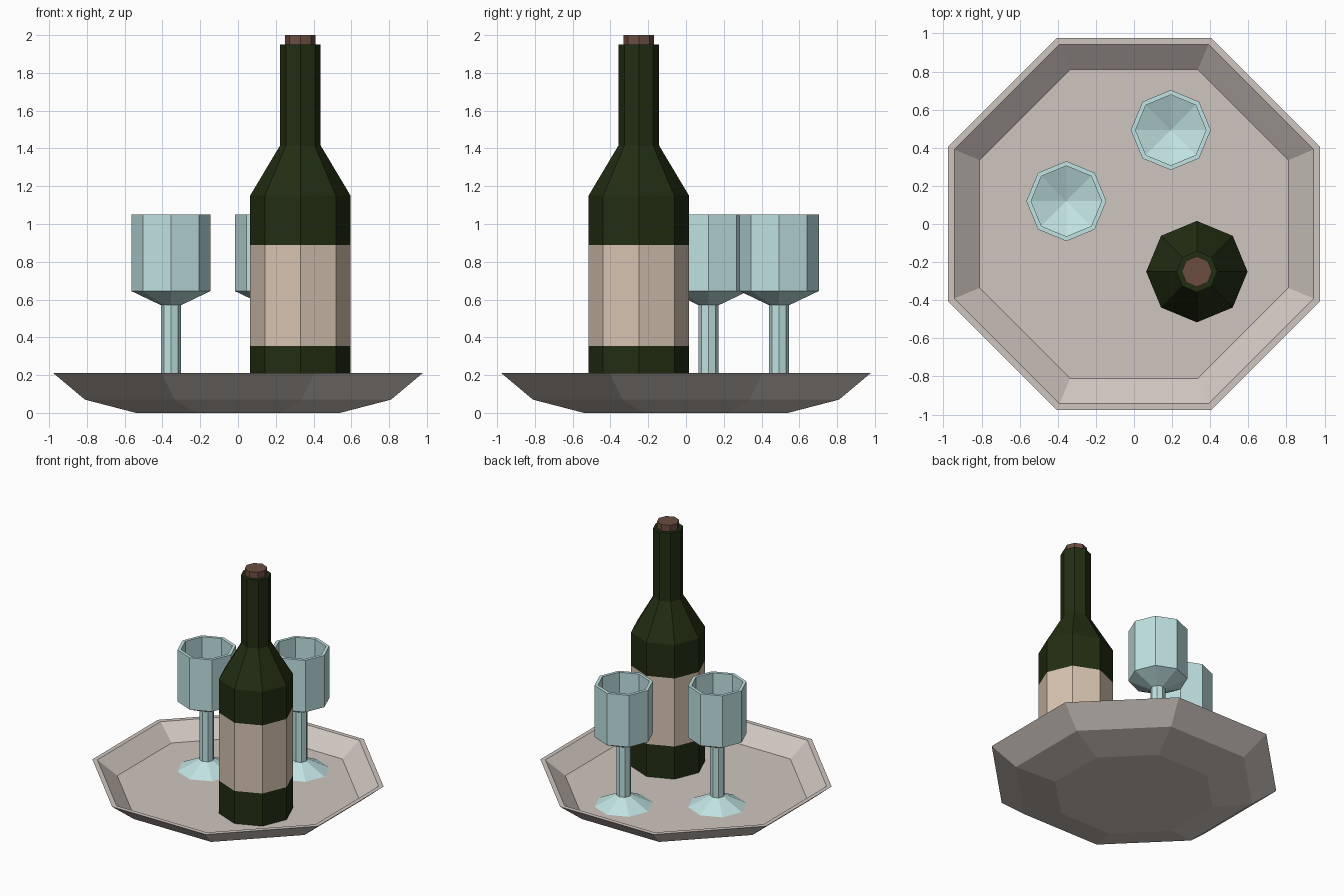
import bpy
import bmesh
from math import cos, sin, pi

if "Cube" in bpy.data.objects:
    bpy.data.objects.remove(bpy.data.objects["Cube"])

SIDES = 8


def material(name, rgb):
    m = bpy.data.materials.new(name)
    m.diffuse_color = (*rgb, 1)
    m.use_nodes = True
    m.node_tree.nodes["Principled BSDF"].inputs["Base Color"].default_value = m.diffuse_color
    return m


def lathe(name, profile, mats, location=(0, 0, 0), turn=0.0, band_mats=None):
    """Spin (radius, z) points into an eight-sided solid; flat ends are capped,
    radius 0 makes a point. band_mats maps a band index to a material slot."""
    bm = bmesh.new()
    rings = []
    for r, z in profile:
        if r == 0:
            rings.append([bm.verts.new((0, 0, z))] * SIDES)
        else:
            rings.append([bm.verts.new((r * cos(turn + 2 * pi * i / SIDES),
                                        r * sin(turn + 2 * pi * i / SIDES), z))
                          for i in range(SIDES)])
    for b, (low, high) in enumerate(zip(rings, rings[1:])):
        for i in range(SIDES):
            j = (i + 1) % SIDES
            corners = list(dict.fromkeys((low[i], low[j], high[j], high[i])))
            face = bm.faces.new(corners)
            face.material_index = (band_mats or {}).get(b, 0)
    for ring, (r, z) in ((rings[0][::-1], profile[0]), (rings[-1], profile[-1])):
        if r:
            bm.faces.new(ring)
    bmesh.ops.recalc_face_normals(bm, faces=bm.faces)
    mesh = bpy.data.meshes.new(name)
    bm.to_mesh(mesh)
    bm.free()
    for m in mats:
        mesh.materials.append(m)
    obj = bpy.data.objects.new(name, mesh)
    obj.location = location
    bpy.context.collection.objects.link(obj)
    return obj


tray_mat = material("tray_grey", (0.62, 0.56, 0.52))
bottle_mat = material("bottle_green", (0.016, 0.026, 0.006))
label_mat = material("label_cream", (0.68, 0.55, 0.44))
cork_mat = material("cork_brown", (0.147, 0.075, 0.052))
glass_mat = material("pale_glass", (0.53, 0.76, 0.76))

FLOOR = 0.10

# Tray: octagon with flat sides facing the axes (widths given to the flats)
flat = 1 / cos(pi / SIDES)
tray_profile = [(0.54, 0), (0.81, 0.07), (0.977, 0.21), (0.943, 0.21), (0.81, FLOOR)]
lathe("tray", [(r * flat, z) for r, z in tray_profile], [tray_mat], turn=pi / SIDES)

# Bottle with a flush label band
bottle_xy = (0.33, -0.25, 0)
lathe("bottle",
      [(0.266, FLOOR), (0.266, 0.355), (0.266, 0.888), (0.266, 1.15),
       (0.108, 1.415), (0.108, 1.95)],
      [bottle_mat, label_mat], bottle_xy, band_mats={1: 1})

# Cork
lathe("cork", [(0.08, 1.95), (0.08, 2.0)], [cork_mat], bottle_xy)

# Wine glasses: foot, stem, bowl and hollow inside in one profile
glass = lathe("wine_glass_left",
              [(0.21, FLOOR), (0.053, 0.18), (0.053, 0.57), (0.21, 0.645),
               (0.21, 1.05), (0.185, 1.05), (0.185, 0.66), (0, 0.59)],
              [glass_mat], (-0.355, 0.12, 0))
second = bpy.data.objects.new("wine_glass_right", glass.data)
second.location = (0.193, 0.493, 0)
bpy.context.collection.objects.link(second)
